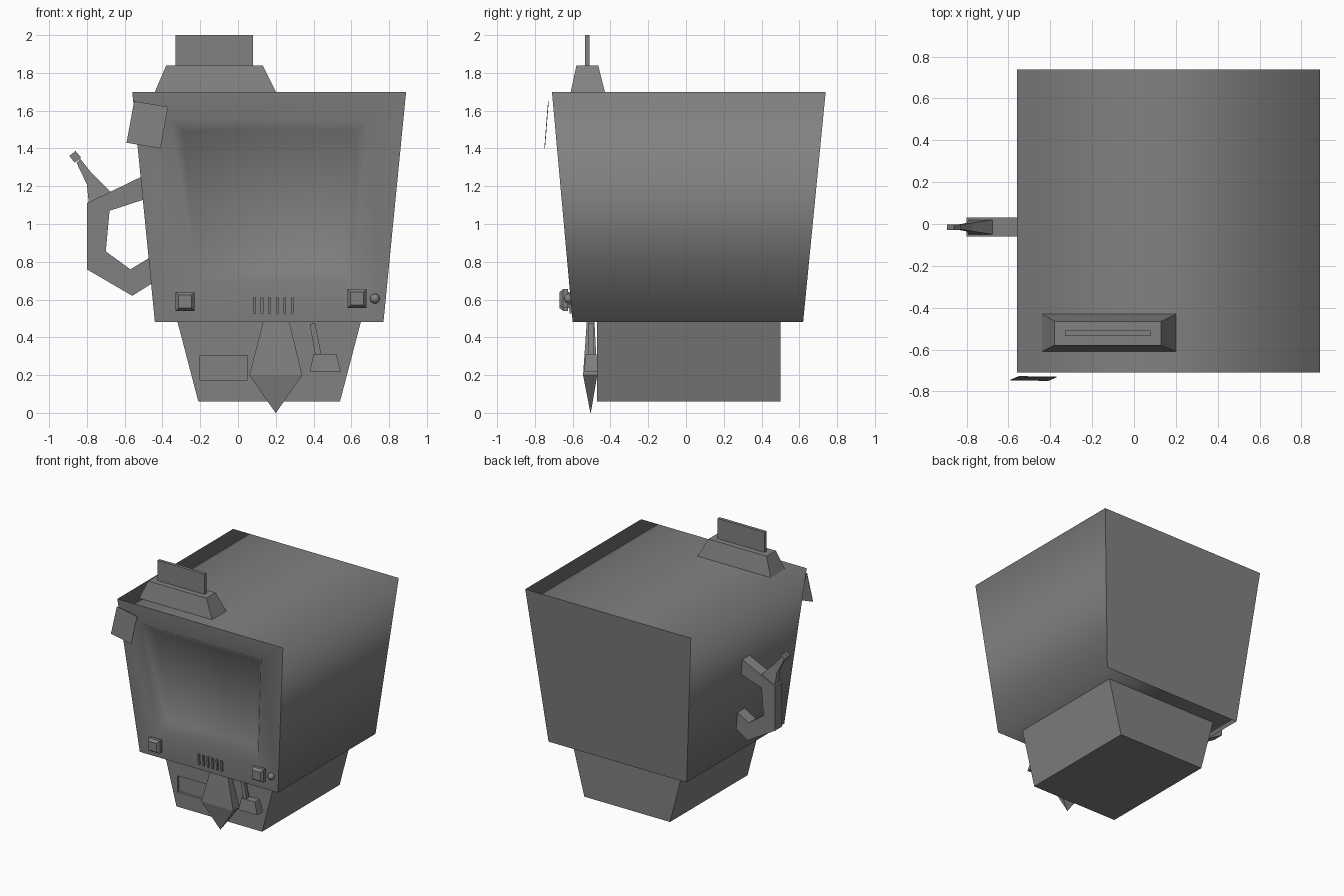
import bpy, bmesh

cube = bpy.data.objects.get("Cube")
if cube:
    bpy.data.objects.remove(cube, do_unlink=True)

# One plain grey for everything
grey = bpy.data.materials.new("plain grey")
grey.use_nodes = True
GREY = (0.22, 0.22, 0.22, 1)
grey.diffuse_color = GREY
grey.node_tree.nodes["Principled BSDF"].inputs["Base Color"].default_value = GREY


def loft(name, rings, smooth=False, sharp_rings=()):
    """Join equal-length rings of points into a capped solid."""
    bm = bmesh.new()
    loops = [[bm.verts.new(p) for p in ring] for ring in rings]
    n = len(loops[0])
    for a, b in zip(loops, loops[1:]):
        for i in range(n):
            j = (i + 1) % n
            bm.faces.new((a[i], a[j], b[j], b[i]))
    bm.faces.new(loops[0])
    bm.faces.new(loops[-1])
    bmesh.ops.recalc_face_normals(bm, faces=bm.faces)
    for f in bm.faces:
        f.smooth = smooth
    for r in sharp_rings:
        for i in range(n):
            bm.edges.get((loops[r][i], loops[r][(i + 1) % n])).smooth = False
    mesh = bpy.data.meshes.new(name)
    bm.to_mesh(mesh)
    bm.free()
    mesh.materials.append(grey)
    obj = bpy.data.objects.new(name, mesh)
    bpy.context.collection.objects.link(obj)
    return obj


def front_y(z):
    """Depth of the sloping front panel at height z."""
    return -0.60 - 0.09 * (z - 0.48)


def trapezoid(low, high, depth):
    """Upright ring; low and high are (x0, x1, z), depth gives y from z."""
    (a, b, z0), (c, d, z1) = low, high
    return [(a, depth(z0), z0), (b, depth(z0), z0),
            (d, depth(z1), z1), (c, depth(z1), z1)]


def flat_ring(x0, x1, y0, y1, z):
    return [(x0, y0, z), (x1, y0, z), (x1, y1, z), (x0, y1, z)]


def strip(name, pairs):
    """Bar in the xz plane: pairs of edge points with a y range each."""
    return loft(name, [[(*p[:1], y0, p[1]), (p[0], y1, p[1]),
                        (q[0], y1, q[1]), (q[0], y0, q[1])]
                       for p, q, y0, y1 in pairs])


# Main housing with sunken screen
low, high = (-0.44, 0.77, 0.48), (-0.56, 0.89, 1.70)
loft("housing", [
    trapezoid(low, high, lambda z: 0.62 + 0.098 * (z - 0.48)),
    trapezoid(low, high, front_y),
    trapezoid((-0.28, 0.61, 0.69), (-0.36, 0.69, 1.55), front_y),
    trapezoid((-0.22, 0.55, 0.77), (-0.29, 0.62, 1.49), lambda z: front_y(z) + 0.07),
], smooth=True, sharp_rings=(0, 1))

# Lower body with a shallow pocket
low, high = (-0.21, 0.54, 0.06), (-0.32, 0.65, 0.48)
pocket = (-0.20, 0.05, 0.175), (-0.20, 0.05, 0.305)
loft("lower_body", [trapezoid(low, high, lambda z: 0.50),
                    trapezoid(low, high, lambda z: -0.47),
                    trapezoid(*pocket, lambda z: -0.47),
                    trapezoid(*pocket, lambda z: -0.45)])

# Hat-like mount and upright plate on the roof
loft("roof_mount", [flat_ring(-0.44, 0.20, -0.61, -0.43, 1.70),
                    flat_ring(-0.38, 0.13, -0.58, -0.465, 1.84)])
loft("roof_plate", [flat_ring(-0.33, 0.08, -0.535, -0.51, z) for z in (1.83, 2.0)])

# Tie
loft("tie", [flat_ring(0.135, 0.27, -0.525, -0.485, 0.49),
             flat_ring(0.06, 0.34, -0.545, -0.47, 0.20),
             flat_ring(0.199, 0.201, -0.506, -0.504, 0)])

# Small brush hanging beside the tie
strip("brush_stick", [((0.38, 0.47), (0.408, 0.475), -0.52, -0.49),
                      ((0.41, 0.30), (0.443, 0.30), -0.52, -0.49)])
loft("brush_head", [flat_ring(0.38, 0.545, -0.54, -0.465, 0.218),
                    flat_ring(0.40, 0.52, -0.53, -0.475, 0.312)])

# Square knobs: narrow neck and chamfered head
for name, x, z in (("right_knob", -0.28, 0.59), ("left_knob", 0.63, 0.605)):
    rings = []
    for y, h in ((-0.57, 0.035), (-0.625, 0.035), (-0.625, 0.05),
                 (-0.65, 0.05), (-0.67, 0.035)):
        rings.append(trapezoid((x - h, x + h, z - h), (x - h, x + h, z + h),
                               lambda _, y=y: y))
    loft(name, rings)

# Round button
bpy.ops.mesh.primitive_uv_sphere_add(segments=16, ring_count=8, radius=0.026,
                                     location=(0.725, -0.62, 0.605))
button = bpy.context.object
button.name = "round_button"
button.data.materials.append(grey)
bpy.ops.object.shade_smooth()

# Vent ribs under the screen
for i in range(6):
    x = 0.08 + 0.04 * i
    low, high = (x, x + 0.014, 0.525), (x, x + 0.014, 0.61)
    loft(f"vent_rib_{i + 1}", [trapezoid(low, high, lambda z: front_y(z) + 0.01),
                               trapezoid(low, high, lambda z: front_y(z) - 0.012)])

# Tilted note on the front corner
note = [(-0.59, -0.747, 1.43), (-0.41, -0.75, 1.40),
        (-0.37, -0.733, 1.62), (-0.55, -0.73, 1.65)]
loft("note", [note, [(x, y + 0.003, z) for x, y, z in note]])

# Bent side handle
Y0, Y1 = -0.06, 0.03
strip("handle", [((-0.45, 1.28), (-0.45, 1.145), Y0, Y1),
                 ((-0.80, 1.11), (-0.68, 1.07), Y0, Y1),
                 ((-0.80, 0.76), (-0.70, 0.855), Y0, Y1),
                 ((-0.56, 0.62), (-0.57, 0.76), Y0, Y1),
                 ((-0.40, 0.72), (-0.42, 0.85), Y0, Y1)])

# Tapered thumb piece with a small block at its tip
strip("thumb_piece", [((-0.79, 1.11), (-0.675, 1.17), -0.05, 0.02),
                      ((-0.80, 1.21), (-0.775, 1.27), -0.035, 0.005),
                      ((-0.855, 1.325), (-0.835, 1.345), -0.025, -0.005)])
strip("thumb_tip", [((-0.865, 1.325), (-0.83, 1.35), -0.028, -0.002),
                    ((-0.893, 1.36), (-0.86, 1.387), -0.028, -0.002)])
